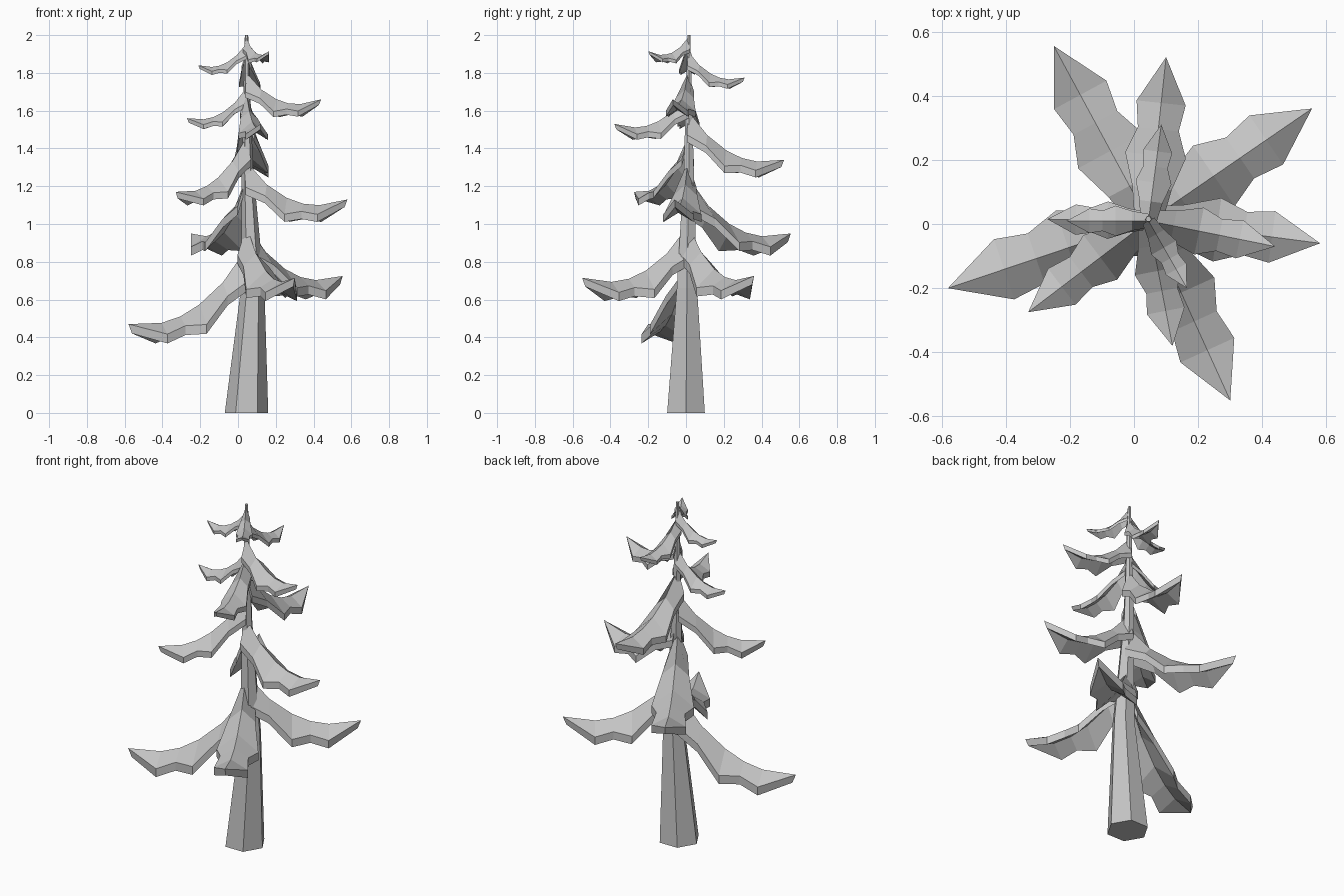
import bpy, math
from mathutils import Vector

if "Cube" in bpy.data.objects:
    bpy.data.objects.remove(bpy.data.objects["Cube"])

grey = bpy.data.materials.new("plain_grey")
grey.diffuse_color = (0.55, 0.55, 0.55, 1)
grey.use_nodes = True
grey.node_tree.nodes["Principled BSDF"].inputs["Base Color"].default_value = grey.diffuse_color


def make_object(name, verts, faces):
    mesh = bpy.data.meshes.new(name)
    mesh.from_pydata(verts, [], faces)
    mesh.materials.append(grey)
    obj = bpy.data.objects.new(name, mesh)
    bpy.context.collection.objects.link(obj)
    return obj


# Trunk: six-sided rings (centre x, y, height, radius) with a slight bend
rings = [(0.045, 0, 0, 0.115), (0.078, 0.005, 0.66, 0.062),
         (0.05, 0.015, 1.3, 0.03), (0.045, 0.015, 2.0, 0.009)]
verts, faces = [], []
for cx, cy, z, r in rings:
    for i in range(6):
        a = math.radians(60 * i)
        verts.append((cx + r * math.cos(a), cy + r * math.sin(a), z))
for k in range(len(rings) - 1):
    for i in range(6):
        j = (i + 1) % 6
        faces.append((6 * k + i, 6 * k + j, 6 * k + 6 + j, 6 * k + 6 + i))
faces.append(tuple(range(5, -1, -1)))
top = 6 * (len(rings) - 1)
faces.append(tuple(range(top, top + 6)))
make_object("trunk", verts, faces)

# Branch stations as fractions of length: along, bow, half width, edge drop
STATIONS = [(0.0, 0.0, 0.085, 0.25), (0.2, -0.15, 0.12, 0.11),
            (0.40, -0.207, 0.185, 0.16), (0.56, -0.205, 0.125, 0.075),
            (0.72, -0.16, 0.15, 0.09)]
THICK = 0.075


def branch(name, tip, root_z):
    """Roof-shaped bough with a zigzag rim, from the trunk to the tip."""
    root = Vector((0.045, 0.01, root_z))
    tip = Vector(tip)
    span = Vector((tip.x - root.x, tip.y - root.y, 0))
    length = span.length
    side = Vector((-span.y, span.x, 0)) / length
    down = Vector((0, 0, -length))
    verts, faces = [], []
    # each station: left, ridge, right on top, then the same three below
    for t, bow, w, drop in STATIONS:
        ridge = root.lerp(tip, t) - down * bow
        left = ridge + side * w * length + down * drop
        right = ridge - side * w * length + down * drop
        upper = [left, ridge, right]
        verts += upper + [p + down * THICK for p in upper]
    n = len(STATIONS)
    for k in range(n - 1):
        a, b = 6 * k, 6 * k + 6
        for p, q in ((0, 1), (1, 2), (2, 5), (5, 4), (4, 3), (3, 0)):
            faces.append((a + p, a + q, b + q, b + p))
    # pointed tip
    a, e = 6 * (n - 1), 6 * n
    verts += [tip, tip + down * THICK - span * 0.03]
    faces += [(a, a + 1, e), (a + 1, a + 2, e), (a + 4, a + 3, e + 1),
              (a + 5, a + 4, e + 1), (a + 2, a + 5, e + 1, e), (a + 3, a, e, e + 1)]
    # closed root
    faces += [(1, 0, 3, 4), (2, 1, 4, 5)]
    make_object(name, verts, faces)


# Tip position and root height, from the lowest bough to the highest
BOUGHS = [((-0.58, -0.20, 0.47), 0.87), ((0.30, -0.55, 0.715), 0.99),
          ((0.555, 0.36, 0.725), 1.0), ((-0.25, 0.555, 0.95), 1.25),
          ((0.58, -0.06, 1.13), 1.33), ((-0.33, -0.275, 1.17), 1.46),
          ((0.10, 0.52, 1.34), 1.60), ((0.12, -0.38, 1.53), 1.69),
          ((-0.27, 0.015, 1.56), 1.72), ((0.44, -0.07, 1.66), 1.80),
          ((0.085, 0.31, 1.775), 1.915), ((-0.21, 0.01, 1.84), 1.955),
          ((0.165, -0.20, 1.915), 1.985)]
for i, (tip, root_z) in enumerate(BOUGHS):
    branch(f"branch_{i + 1}", tip, root_z)
